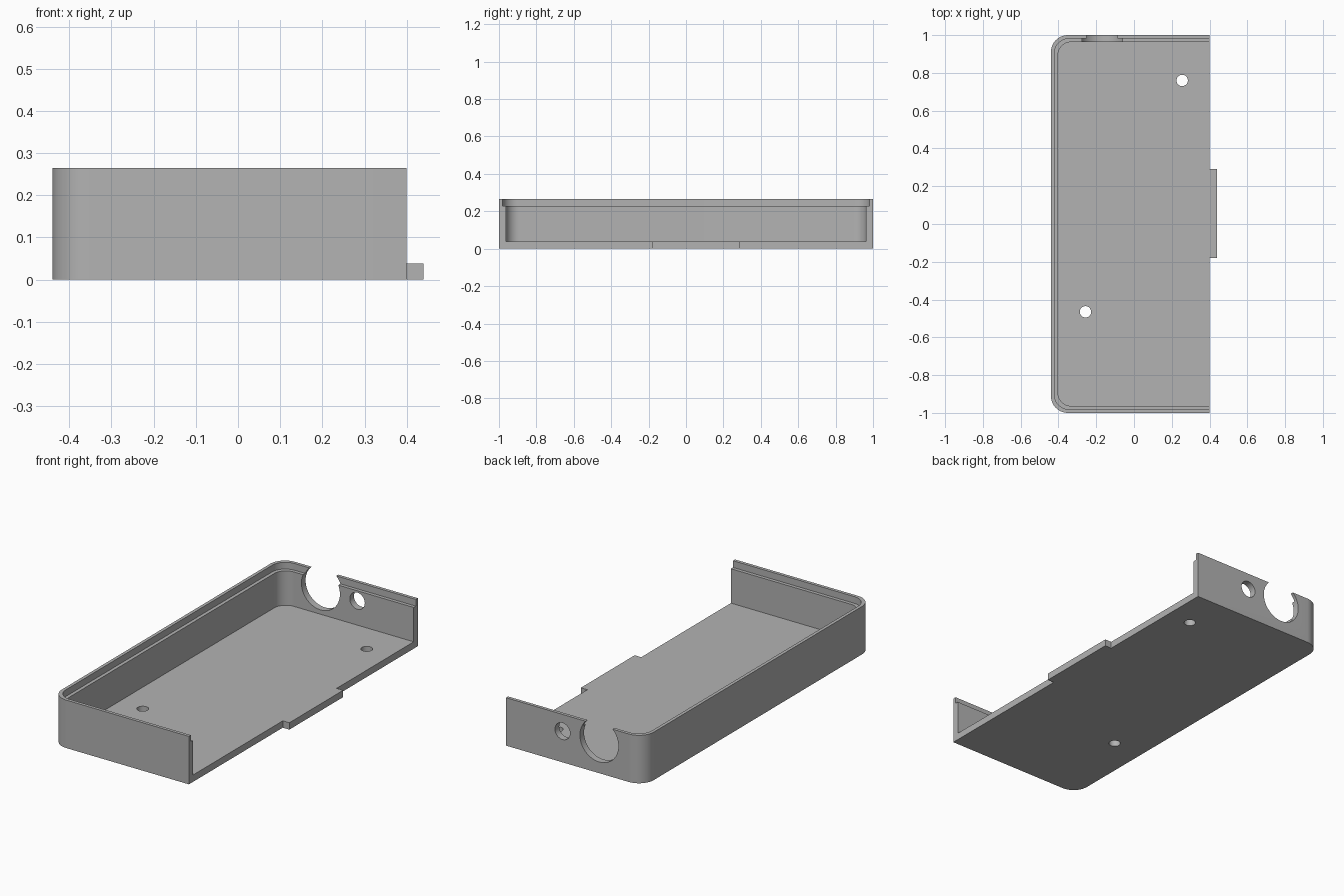
import bpy, bmesh, math
from mathutils import Matrix

cube = bpy.data.objects.get("Cube")
if cube:
    bpy.data.objects.remove(cube, do_unlink=True)

# Overall sizes
LEFT, OPEN, HALF = -0.44, 0.40, 1.0
HEIGHT, FLOOR, LEDGE = 0.265, 0.038, 0.228
WALL, LIP = 0.037, 0.018

grey = bpy.data.materials.new("plain_grey")
grey.use_nodes = True
colour = (0.45, 0.45, 0.45, 1)
grey.diffuse_color = colour
grey.node_tree.nodes["Principled BSDF"].inputs["Base Color"].default_value = colour


def make_object(name, bm):
    bmesh.ops.recalc_face_normals(bm, faces=bm.faces)
    mesh = bpy.data.meshes.new(name)
    bm.to_mesh(mesh)
    bm.free()
    mesh.materials.append(grey)
    obj = bpy.data.objects.new(name, mesh)
    bpy.context.collection.objects.link(obj)
    return obj


def prism(name, outline, z0, z1):
    bm = bmesh.new()
    face = bm.faces.new([bm.verts.new((x, y, z0)) for x, y in outline])
    extruded = bmesh.ops.extrude_face_region(bm, geom=[face])["geom"]
    verts = [v for v in extruded if isinstance(v, bmesh.types.BMVert)]
    bmesh.ops.translate(bm, verts=verts, vec=(0, 0, z1 - z0))
    return make_object(name, bm)


def tray_outline(inset, radius, x_end, steps=12):
    """Rectangle whose two corners on the -x side are rounded."""
    x, y = LEFT + inset + radius, HALF - inset - radius
    points = [(x_end, HALF - inset)]
    for sign, start in ((1, 90), (-1, 180)):
        for i in range(steps + 1):
            a = math.radians(start + 90 * i / steps)
            points.append((x + radius * math.cos(a), sign * y + radius * math.sin(a)))
    return points + [(x_end, inset - HALF)]


def cylinder(name, location, radius, depth, along_y=False):
    bm = bmesh.new()
    turn = Matrix.Rotation(math.pi / 2, 4, "X") if along_y else Matrix()
    bmesh.ops.create_cone(bm, cap_ends=True, segments=48, radius1=radius,
                          radius2=radius, depth=depth,
                          matrix=Matrix.Translation(location) @ turn)
    return make_object(name, bm)


def combine(target, other, operation):
    mod = target.modifiers.new(other.name, "BOOLEAN")
    mod.object, mod.operation, mod.solver = other, operation, "EXACT"
    bpy.context.view_layer.objects.active = target
    bpy.ops.object.modifier_apply(modifier=mod.name)
    bpy.data.objects.remove(other, do_unlink=True)


# Half case: solid body, main cavity and the stepped lip round the rim
case = prism("half_case", tray_outline(0, 0.09, OPEN), 0, HEIGHT)
past = OPEN + 0.2
combine(case, prism("cavity", tray_outline(WALL, 0.07, past), FLOOR, HEIGHT + 0.1), "DIFFERENCE")
combine(case, prism("lip_step", tray_outline(LIP, 0.08, past), LEDGE, HEIGHT + 0.1), "DIFFERENCE")

# Tab on the open side of the floor
tab = [(OPEN - 0.1, -0.18), (0.44, -0.18), (0.44, 0.29), (OPEN - 0.1, 0.29)]
combine(case, prism("floor_tab", tab, 0, FLOOR), "UNION")

# Screw holes in the floor
for x, y in ((0.255, 0.76), (-0.257, -0.465)):
    combine(case, cylinder("screw_hole", (x, y, 0), 0.03, 0.2), "DIFFERENCE")

# Large notch and small round opening in the back wall
for x, z, radius in ((-0.169, 0.18, 0.118), (0.055, 0.172, 0.046)):
    combine(case, cylinder("port", (x, HALF, z), radius, 0.2, True), "DIFFERENCE")

# Smooth the round corners and bores, keep the edges crisp
bpy.ops.object.select_all(action="DESELECT")
case.select_set(True)
bpy.context.view_layer.objects.active = case
bpy.ops.object.shade_smooth_by_angle(angle=math.radians(30))
